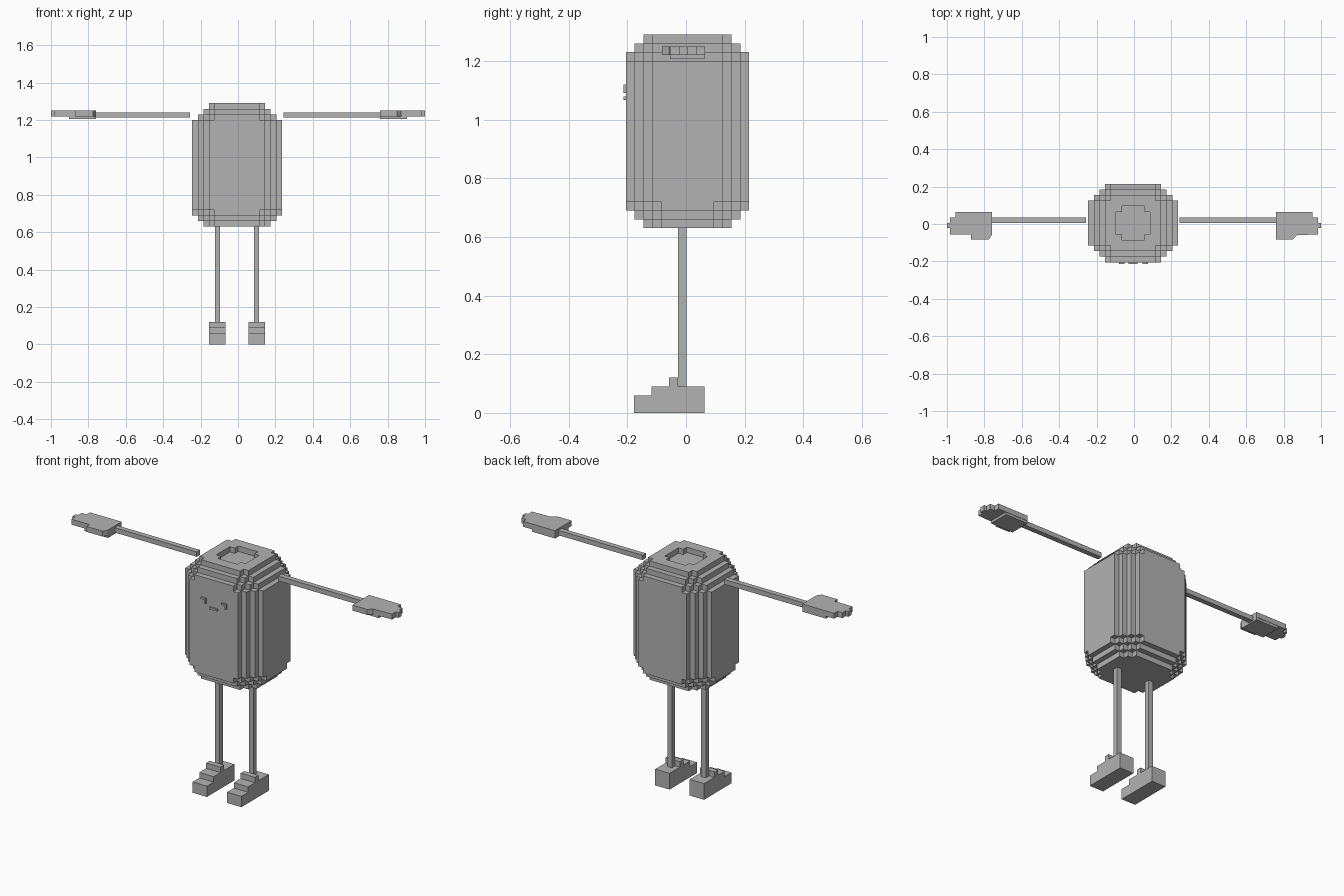
import bpy, bmesh
from mathutils import Vector

if "Cube" in bpy.data.objects:
    bpy.data.objects.remove(bpy.data.objects["Cube"])

grey = bpy.data.materials.new("plain grey")
grey.diffuse_color = (0.45, 0.45, 0.45, 1)
grey.use_nodes = True
grey.node_tree.nodes["Principled BSDF"].inputs["Base Color"].default_value = grey.diffuse_color
V = 0.03      # block size
CX = -0.005   # body middle in x


def finish(name, bm):
    bmesh.ops.recalc_face_normals(bm, faces=bm.faces)
    mesh = bpy.data.meshes.new(name)
    bm.to_mesh(mesh)
    bm.free()
    mesh.materials.append(grey)
    obj = bpy.data.objects.new(name, mesh)
    bpy.context.collection.objects.link(obj)
    return obj


def prism(bm, outline, axis, lo, hi):
    """Extrude a 2D outline along an axis (0 = x, 2 = z)."""
    def point(a, b, c):
        return Vector((c, a, b)) if axis == 0 else Vector((a, b, c))
    face = bm.faces.new([bm.verts.new(point(a, b, lo)) for a, b in outline])
    new = bmesh.ops.extrude_face_region(bm, geom=[face])["geom"]
    verts = [g for g in new if isinstance(g, bmesh.types.BMVert)]
    bmesh.ops.translate(bm, verts=verts, vec=point(0, 0, hi - lo))


def box(bm, x0, x1, y0, y1, z0, z1):
    prism(bm, [(x0, y0), (x1, y0), (x1, y1), (x0, y1)], 2, z0, z1)


# Body: a blocky barrel with stepped edges and a sunken top
NX, NY, NZ = 16, 14, 22


def filled(x, y, z):
    if not (0 <= x < NX and 0 <= y < NY and 0 <= z < NZ):
        return False
    i, j = min(x, NX - 1 - x), min(y, NY - 1 - y)
    top = z >= NZ // 2
    k = NZ - 1 - z if top else z
    if i + j < 3 or i + k < (3 if top else 2) or j + k < 2 or i + j + k < 6:
        return False
    # notched square recess in the top layer
    recess = top and k == 0 and i >= 5 and j >= 4 and (i >= 6 or j >= 5)
    return not recess


bm = bmesh.new()
origin = Vector((CX - NX * V / 2, 0.005 - NY * V / 2, 0.63))
corners = {}


def corner(p):
    if p not in corners:
        corners[p] = bm.verts.new(origin + Vector(p) * V)
    return corners[p]


for x in range(NX):
    for y in range(NY):
        for z in range(NZ):
            if not filled(x, y, z):
                continue
            for axis in range(3):
                for side in (0, 1):
                    n = [x, y, z]
                    n[axis] += 2 * side - 1
                    if filled(*n):
                        continue
                    u, w = (axis + 1) % 3, (axis + 2) % 3
                    ring = []
                    for a, b in ((0, 0), (1, 0), (1, 1), (0, 1)):
                        p = [x, y, z]
                        p[axis] += side
                        p[u] += a
                        p[w] += b
                        ring.append(corner(tuple(p)))
                    bm.faces.new(ring if side else ring[::-1])
bmesh.ops.dissolve_limit(bm, angle_limit=0.02, verts=bm.verts, edges=bm.edges)
finish("body", bm)

# Face: two hooked eyes and a small mouth, as thin raised strips
for name, x in (("left_eye", -0.08), ("right_eye", 0.045)):
    bm = bmesh.new()
    prism(bm, [(x, -0.213), (x + 0.03, -0.213), (x + 0.03, -0.205), (x, -0.205)], 2, 1.11, 1.12)
    box(bm, x + 0.022, x + 0.03, -0.213, -0.205, 1.09, 1.11)
    finish(name, bm)
bm = bmesh.new()
box(bm, -0.03, 0.02, -0.213, -0.205, 1.066, 1.078)
finish("mouth", bm)

# Legs and stepped feet
foot = [(-0.177, 0), (0.063, 0), (0.063, 0.09), (-0.028, 0.09), (-0.028, 0.12),
        (-0.058, 0.12), (-0.058, 0.09), (-0.118, 0.09), (-0.118, 0.06), (-0.177, 0.06)]
for side, s in (("left", -1), ("right", 1)):
    x = CX + s * 0.104
    bm = bmesh.new()
    box(bm, x - 0.014, x + 0.014, -0.027, 0.002, 0.09, 0.63)
    finish(side + "_leg", bm)
    bm = bmesh.new()
    x = CX + s * 0.106
    prism(bm, foot, 0, x - 0.044, x + 0.044)
    finish(side + "_foot", bm)

# Arms and hands with stepped fingertips and a thumb
for side, s in (("left", -1), ("right", 1)):
    bm = bmesh.new()
    inner = 0.257 if s < 0 else 0.243
    box(bm, *sorted((s * inner, s * 0.76)), 0.005, 0.034, 1.213, 1.24)
    finish(side + "_arm", bm)
    # the clipped thumb corner faces +x on both hands
    thumb = [(0.775, -0.082), (0.76, -0.058)] if s < 0 else [(0.76, -0.082)]
    tip = [(0.872, -0.055), (0.872, -0.082)] if s < 0 else [(0.872, -0.06), (0.85, -0.082)]
    outline = [(0.76, 0.065), (0.955, 0.065), (0.955, 0.036), (0.985, 0.036), (0.985, 0.006),
               (1.0, 0.006), (1.0, -0.022), (0.985, -0.022), (0.985, -0.055)] + tip + thumb
    bm = bmesh.new()
    prism(bm, [(s * a, b) for a, b in outline], 2, 1.22, 1.25)
    finish(side + "_hand", bm)
    bm = bmesh.new()
    box(bm, *sorted((s * 0.76, s * 0.903)), -0.055, 0.063, 1.206, 1.22)
    finish(side + "_palm", bm)
